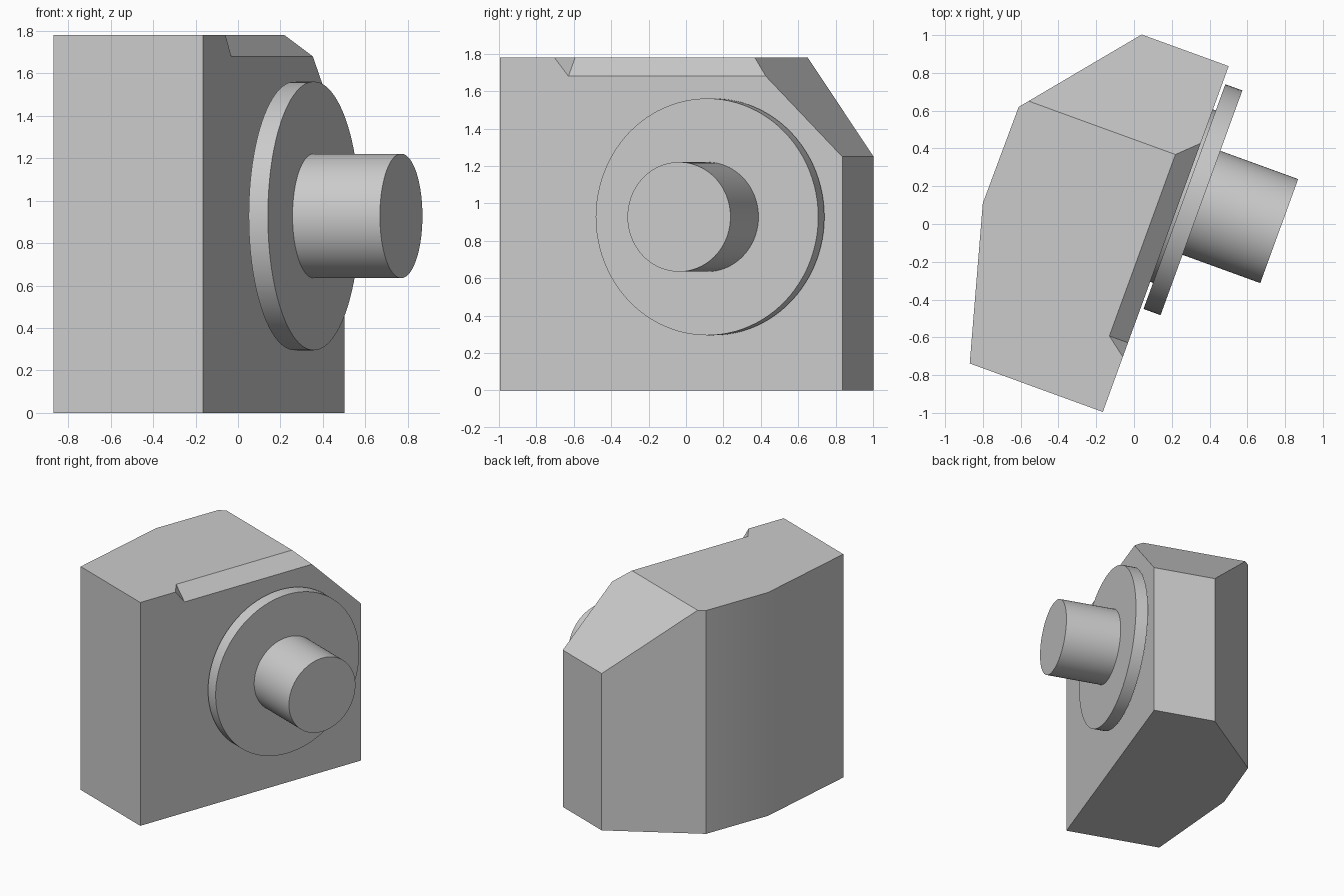
import bpy, bmesh, math
from mathutils import Matrix, Vector

cube = bpy.data.objects.get("Cube")
if cube:
    bpy.data.objects.remove(cube, do_unlink=True)

grey = bpy.data.materials.new("plain_grey")
grey.use_nodes = True
grey.diffuse_color = (0.6, 0.6, 0.6, 1)
grey.node_tree.nodes["Principled BSDF"].inputs["Base Color"].default_value = (0.6, 0.6, 0.6, 1)

# Local frame: u runs along the mounting face, v points out of it, z is up
TURN = math.radians(70)
U = Vector((math.cos(TURN), math.sin(TURN), 0))
V = Vector((math.sin(TURN), -math.cos(TURN), 0))
CORNER = Vector((-0.165, -0.995, 0))
HEIGHT, LENGTH = 1.78, 1.948
AXIS_U, AXIS_Z = 1.219, 0.928


def place(u, v, z):
    return CORNER + U * u + V * v + Vector((0, 0, z))


def finish(name, bm):
    bmesh.ops.recalc_face_normals(bm, faces=bm.faces)
    mesh = bpy.data.meshes.new(name)
    bm.to_mesh(mesh)
    bm.free()
    mesh.materials.append(grey)
    obj = bpy.data.objects.new(name, mesh)
    bpy.context.collection.objects.link(obj)
    return obj


def prism(bm, ring_a, ring_b):
    a = [bm.verts.new(place(*p)) for p in ring_a]
    b = [bm.verts.new(place(*p)) for p in ring_b]
    bm.faces.new(a)
    bm.faces.new(b[::-1])
    for i in range(len(a)):
        j = (i + 1) % len(a)
        bm.faces.new((a[i], a[j], b[j], b[i]))


def smooth(obj):
    bpy.ops.object.select_all(action='DESELECT')
    obj.select_set(True)
    bpy.context.view_layer.objects.active = obj
    bpy.ops.object.shade_smooth_by_angle(angle=math.radians(30))


# Housing: extruded footprint with the far top end sliced off
footprint = [(0, 0), (LENGTH, 0), (LENGTH, -0.49), (1.365, -0.971), (0.821, -0.975), (0, -0.75)]
bm = bmesh.new()
prism(bm, [(u, v, 0) for u, v in footprint], [(u, v, HEIGHT) for u, v in footprint])
bmesh.ops.recalc_face_normals(bm, faces=bm.faces)
slope = (U * 0.53 + Vector((0, 0, LENGTH - 1.412))).normalized()
cut = bmesh.ops.bisect_plane(bm, geom=bm.verts[:] + bm.edges[:] + bm.faces[:],
                             plane_co=place(1.412, 0, HEIGHT), plane_no=slope, clear_outer=True)
bmesh.ops.edgeloop_fill(bm, edges=[e for e in cut["geom_cut"] if isinstance(e, bmesh.types.BMEdge)])
housing = finish("housing", bm)

# Bevelled notch along the top edge, ending in a slanted wall
section = [(-0.21, 1.88), (0.105, 1.58), (0.105, 1.88)]
bm = bmesh.new()
prism(bm, [(0.31 - 0.76 * v + 0.8 * (HEIGHT - z), v, z) for v, z in section],
      [(2.3, v, z) for v, z in section])
cutter = finish("notch_cutter", bm)
cutter.hide_render = True
notch = housing.modifiers.new("notch", 'BOOLEAN')
notch.operation = 'DIFFERENCE'
notch.solver = 'EXACT'
notch.object = cutter
bpy.context.view_layer.objects.active = housing
bpy.ops.object.modifier_apply(modifier=notch.name)
bpy.data.objects.remove(cutter, do_unlink=True)
smooth(housing)


# Round parts stacked on the mounting face
def drum(name, radius, v0, v1):
    bm = bmesh.new()
    spin = Matrix((U, Vector((0, 0, 1)), V)).transposed().to_4x4()
    where = Matrix.Translation(place(AXIS_U, (v0 + v1) / 2, AXIS_Z)) @ spin
    bmesh.ops.create_cone(bm, cap_ends=True, segments=96, radius1=radius, radius2=radius,
                          depth=v1 - v0, matrix=where)
    smooth(finish(name, bm))


drum("spacer", 0.486, -0.02, 0.016)
drum("flange_disc", 0.633, 0.016, 0.112)
drum("shaft", 0.293, 0.10, 0.55)
